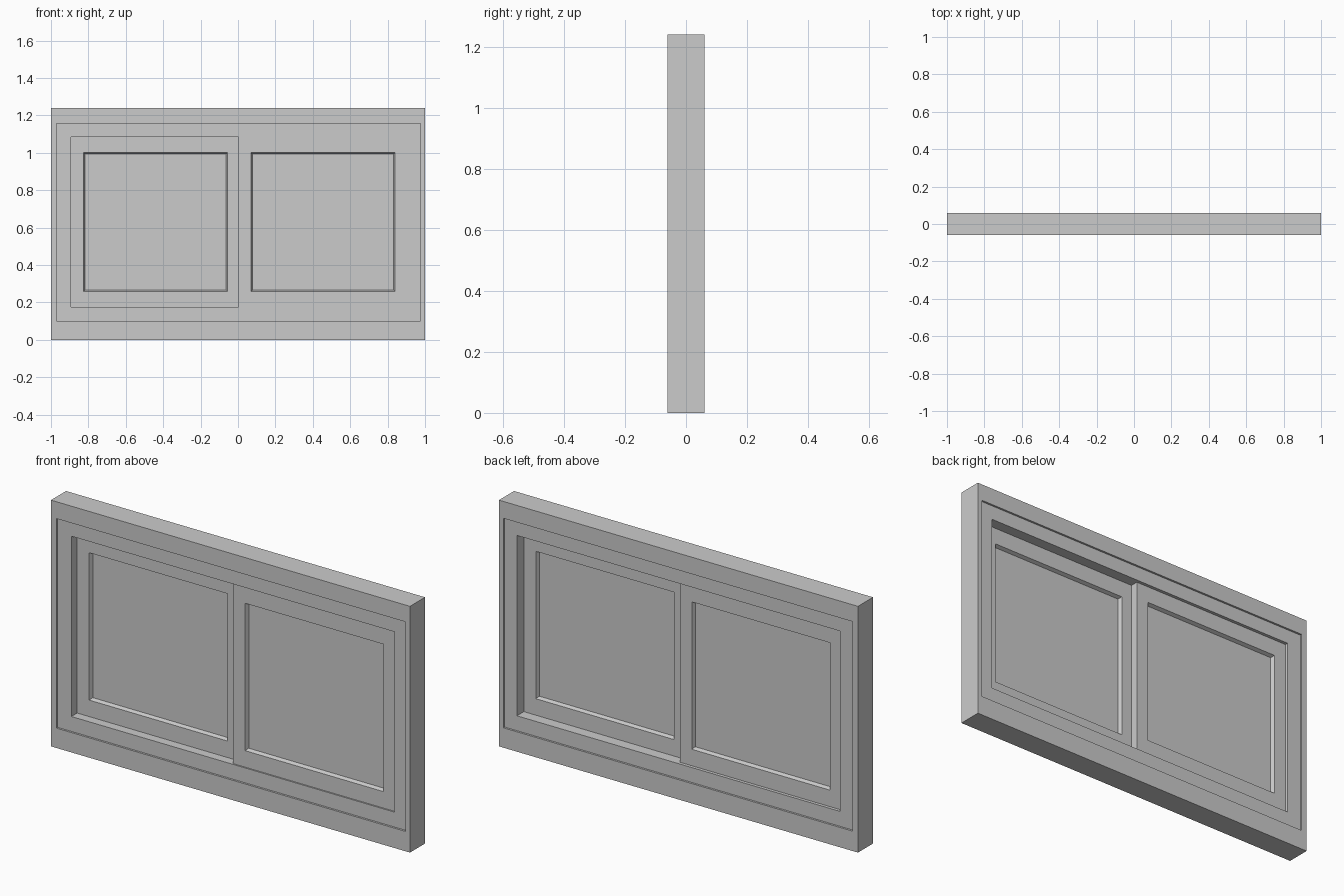
import bpy, bmesh

if "Cube" in bpy.data.objects:
    bpy.data.objects.remove(bpy.data.objects["Cube"])


def ring(name, loops):
    """Closed rectangular frame: each loop is (x0, x1, z0, z1, y), skinned to the next."""
    bm = bmesh.new()
    rows = [[bm.verts.new((x, y, z)) for x, z in ((x0, z0), (x1, z0), (x1, z1), (x0, z1))]
            for x0, x1, z0, z1, y in loops]
    for a, b in zip(rows, rows[1:] + rows[:1]):
        for i in range(4):
            j = (i + 1) % 4
            bm.faces.new((a[i], a[j], b[j], b[i]))
    bmesh.ops.recalc_face_normals(bm, faces=bm.faces)
    mesh = bpy.data.meshes.new(name)
    bm.to_mesh(mesh)
    bm.free()
    obj = bpy.data.objects.new(name, mesh)
    bpy.context.collection.objects.link(obj)


def frame(name, outer, inner, y0, y1):
    ring(name, [(*outer, y0), (*inner, y0), (*inner, y1), (*outer, y1)])


def box(name, x0, x1, y0, y1, z0, z1):
    bpy.ops.mesh.primitive_cube_add(
        size=1, location=((x0 + x1) / 2, (y0 + y1) / 2, (z0 + z1) / 2))
    obj = bpy.context.object
    obj.name = name
    obj.scale = (x1 - x0, y1 - y0, z1 - z0)
    bpy.ops.object.transform_apply(location=False, rotation=False, scale=True)


def sash(name, x0, y0, y1):
    """Sliding panel with a slightly tapered glazing rebate on both sides."""
    x1, z0, z1 = x0 + 0.904, 0.175, 1.083
    outer = (x0, x1, z0, z1)
    gap = (x0 + 0.067, x1 - 0.067, z0 + 0.083, z1 - 0.083)
    t = 0.008
    lip = (gap[0] + t, gap[1] - t, gap[2] + t, gap[3] - t)
    mid = (y0 + y1) / 2
    ring(name + "_sash", [(*outer, y0), (*gap, y0), (*lip, mid),
                          (*gap, y1), (*outer, y1)])
    # glass pane sits in the middle of the sash
    box(name + "_glass", gap[0], gap[1], mid - 0.001, mid + 0.001, gap[2], gap[3])


# Fixed frames
wall_opening = (-0.97, 0.975, 0.10, 1.155)
track_opening = (-0.893, 0.907, 0.175, 1.083)
frame("outer_frame", (-1, 1, 0, 1.24), wall_opening, -0.06, 0.06)
frame("track_frame", wall_opening, track_opening, -0.05, 0.05)

# Two sliding panels on separate tracks
sash("front_right", 0.003, -0.043, -0.005)
sash("back_left", -0.893, -0.004, 0.034)
